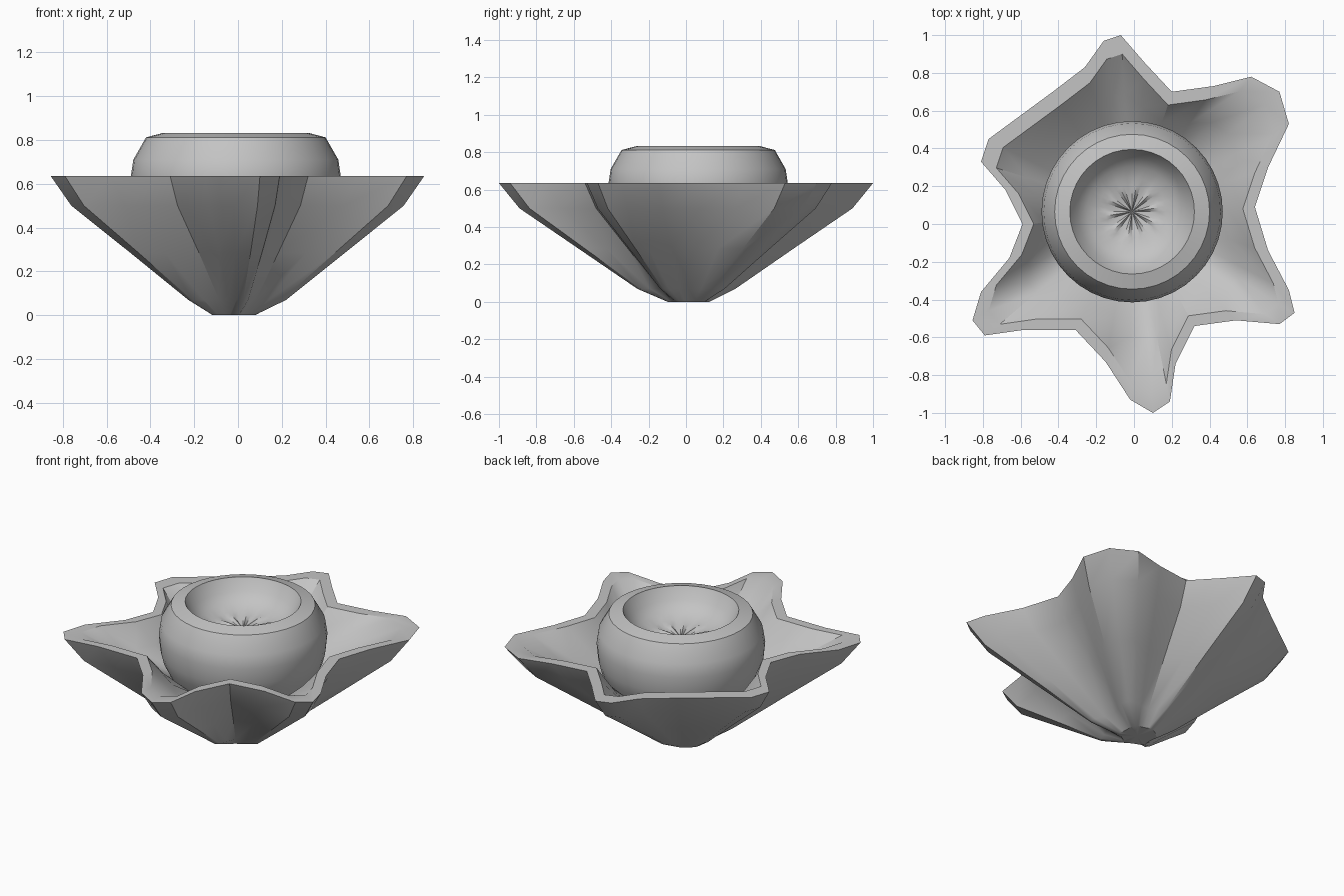
import bpy, bmesh, math
from mathutils import Vector

if "Cube" in bpy.data.objects:
    bpy.data.objects.remove(bpy.data.objects["Cube"], do_unlink=True)

grey = bpy.data.materials.new("soft grey")
grey.use_nodes = True
colour = (0.55, 0.55, 0.55, 1)
grey.diffuse_color = colour
grey.node_tree.nodes["Principled BSDF"].inputs["Base Color"].default_value = colour


def loft(name, rings, capped, angle):
    """Join closed rings of points with quads and cap one end ring."""
    bm = bmesh.new()
    loops = [[bm.verts.new(p) for p in ring] for ring in rings]
    count = len(loops[0])
    for low, high in zip(loops, loops[1:]):
        for i in range(count):
            j = (i + 1) % count
            bm.faces.new((low[i], low[j], high[j], high[i]))
    loop = loops[capped]
    hub = bm.verts.new(sum((v.co for v in loop), Vector()) / count)
    for i in range(count):
        a, b = loop[i], loop[(i + 1) % count]
        bm.faces.new((hub, b, a) if capped == 0 else (hub, a, b))
    mesh = bpy.data.meshes.new(name)
    bm.to_mesh(mesh)
    bm.free()
    mesh.materials.append(grey)
    obj = bpy.data.objects.new(name, mesh)
    bpy.context.collection.objects.link(obj)
    bpy.ops.object.select_all(action="DESELECT")
    obj.select_set(True)
    bpy.context.view_layer.objects.active = obj
    bpy.ops.object.shade_smooth_by_angle(angle=math.radians(angle))


# Six-petal rim outline, counterclockwise from the left valley
outline = [
    (.64, .09), (.71, .3), (.82, .53), (.77, .7), (.62, .78), (.42, .73),
    (.2, .7), (.06, .85), (-.07, 1), (-.16, .97), (-.26, .83), (-.43, .7),
    (-.77, .45), (-.81, .33), (-.68, .18), (-.59, 0), (-.66, -.18),
    (-.81, -.36), (-.855, -.51), (-.79, -.59), (-.58, -.56), (-.31, -.56),
    (-.15, -.73), (-.02, -.93), (.1, -1), (.19, -.94), (.22, -.74),
    (.32, -.54), (.54, -.51), (.77, -.53), (.85, -.47), (.82, -.35),
    (.71, -.14)]
BASE = Vector((-.03, .02))
CUP = Vector((-.01, .065))


def petal_ring(scale, z, roundness=0, radius=.1, centre=BASE):
    """Scaled outline, blended towards a circle."""
    points = []
    for corner in outline:
        flat = Vector(corner) * scale
        circle = (Vector(corner) - centre).normalized() * radius + centre
        points.append((*flat.lerp(circle, roundness), z))
    return points


# Petal bowl: outside wall upwards, flat rim, then inside slope to the cup foot
loft("petal_bowl", [
    petal_ring(.13, 0, .65),
    petal_ring(.28, .07, .1),
    petal_ring(.575, .285),
    petal_ring(.89, .5),
    petal_ring(1, .635),
    petal_ring(.9, .635),
    petal_ring(.9, .5, .5, .41, CUP),
    petal_ring(.9, .39, 1, .41, CUP)], 0, 33)

# Central cup: foot, outside wall upwards, sloped lip, then pleated hollow
SEGMENTS = 40
cup_profile = [
    (.41, .38, 0), (.455, .47, 0), (.47, .53, 0), (.48, .63, 0),
    (.468, .71, 0), (.41, .812, 0), (.33, .833, 0), (.29, .76, 0),
    (.24, .715, 0), (.18, .688, 0), (.14, .677, .01), (.08, .664, .014),
    (.012, .655, .01)]


def cup_ring(radius, z, pleat):
    points = []
    for i in range(SEGMENTS):
        turn = math.tau * (i + 1) / SEGMENTS
        fold = pleat if i % 4 == 0 else 0
        points.append((radius * math.cos(turn) + CUP.x,
                       radius * math.sin(turn) + CUP.y, z + fold))
    return points


loft("centre_cup", [cup_ring(*step) for step in cup_profile], -1, 32)
